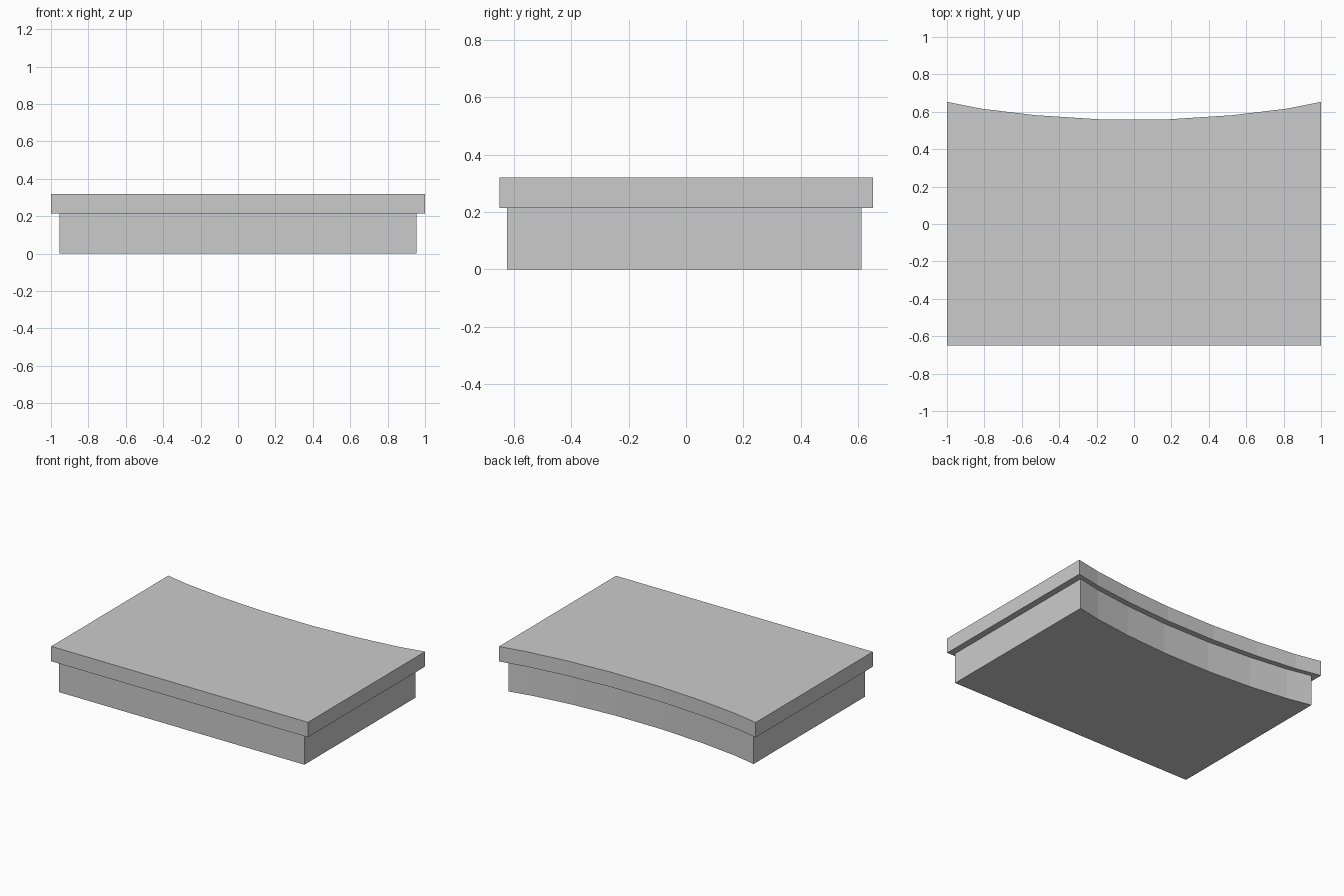
import bpy
import bmesh

cube = bpy.data.objects.get("Cube")
if cube:
    bpy.data.objects.remove(cube, do_unlink=True)

stone = bpy.data.materials.new("light grey")
stone.use_nodes = True
colour = (0.6, 0.6, 0.6, 1)
stone.diffuse_color = colour
stone.node_tree.nodes["Principled BSDF"].inputs["Base Color"].default_value = colour

# Right half of the concave back edge, from the middle to the corner
back_curve = [(0.19, 0.56), (0.53, 0.582), (0.82, 0.617), (1.0, 0.653)]


def slab(name, half_width, front, back_shift, bottom, top):
    """Extrude a plan with a straight front and a concave back."""
    half = [(x * half_width, y + back_shift) for x, y in back_curve]
    back = half[::-1] + [(-x, y) for x, y in half]
    plan = [(-half_width, front), (half_width, front)] + back
    bm = bmesh.new()
    face = bm.faces.new([bm.verts.new((x, y, bottom)) for x, y in plan])
    result = bmesh.ops.extrude_face_region(bm, geom=[face], use_keep_orig=True)
    for v in result["geom"]:
        if isinstance(v, bmesh.types.BMVert):
            v.co.z = top
    bmesh.ops.recalc_face_normals(bm, faces=bm.faces)
    mesh = bpy.data.meshes.new(name)
    bm.to_mesh(mesh)
    bm.free()
    mesh.materials.append(stone)
    obj = bpy.data.objects.new(name, mesh)
    bpy.context.collection.objects.link(obj)
    return obj


# Recessed base below an overhanging top
slab("base", 0.955, -0.625, -0.041, 0.0, 0.215)
slab("top_slab", 1.0, -0.65, 0.0, 0.215, 0.32)
